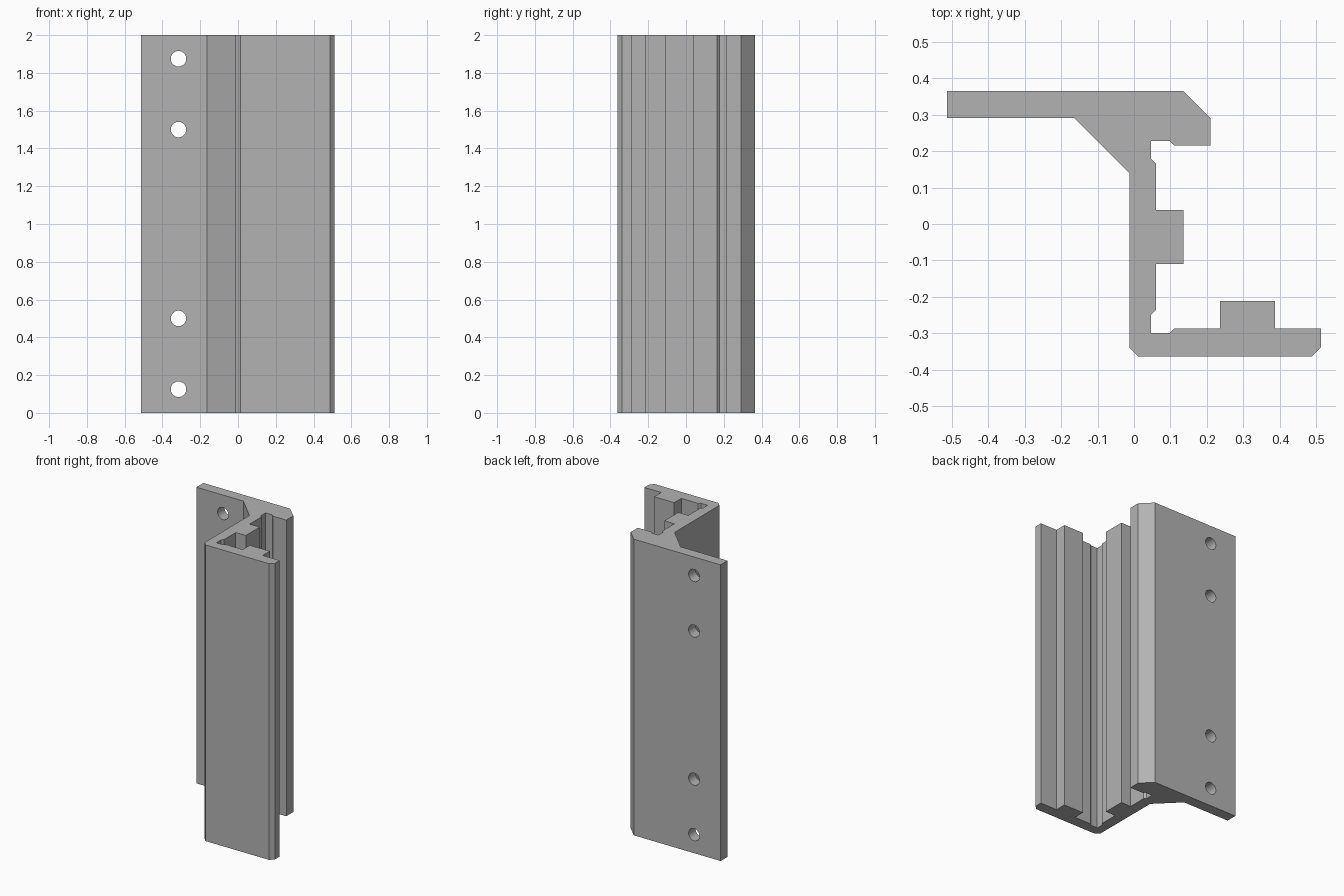
import bpy
import bmesh
from mathutils import Matrix, Vector

HEIGHT = 2.0
FLANGE_BACK = 0.364
FLANGE_FRONT = 0.29
HOLE_X = -0.315
HOLE_RADIUS = 0.041
HOLE_OFFSETS = (0.125, 0.5)  # measured from each end

default_cube = bpy.data.objects.get("Cube")
if default_cube:
    bpy.data.objects.remove(default_cube, do_unlink=True)


def make_material(name, level):
    material = bpy.data.materials.new(name)
    material.use_nodes = True
    colour = (level, level, level, 1.0)
    material.diffuse_color = colour
    material.node_tree.nodes["Principled BSDF"].inputs["Base Color"].default_value = colour
    return material


def link_mesh(name, bm, material):
    bmesh.ops.recalc_face_normals(bm, faces=bm.faces)
    mesh = bpy.data.meshes.new(name)
    bm.to_mesh(mesh)
    bm.free()
    mesh.materials.append(material)
    obj = bpy.data.objects.new(name, mesh)
    bpy.context.collection.objects.link(obj)
    return obj


def extrude_profile(name, outline, height, material):
    bm = bmesh.new()
    base = bm.faces.new([bm.verts.new((x, y, 0)) for x, y in outline])
    result = bmesh.ops.extrude_face_region(bm, geom=[base])
    top = [v for v in result["geom"] if isinstance(v, bmesh.types.BMVert)]
    bmesh.ops.translate(bm, verts=top, vec=Vector((0, 0, height)))
    return link_mesh(name, bm, material)


grey = make_material("aluminium grey", 0.45)

# Mounting flange with its chamfered return lip
flange = [(-0.513, FLANGE_FRONT), (-0.513, FLANGE_BACK), (0.135, FLANGE_BACK),
          (0.21, FLANGE_FRONT), (0.21, 0.215), (0.11, 0.215)]
# Web with relieved inner corners and a central rib
web = [(0.098, 0.228), (0.047, 0.228), (0.047, 0.178), (0.06, 0.165),
       (0.06, 0.039), (0.135, 0.039), (0.135, -0.11), (0.06, -0.11),
       (0.06, -0.235), (0.047, -0.248), (0.047, -0.298), (0.098, -0.298)]
# Front plate with its inner rib and chamfered outer corners
front_plate = [(0.11, -0.287), (0.236, -0.287), (0.236, -0.211), (0.386, -0.211),
               (0.386, -0.287), (0.512, -0.287), (0.512, -0.338), (0.487, -0.363),
               (0.012, -0.363), (-0.013, -0.338)]
# Sloped gusset joining web and flange
gusset = [(-0.013, 0.14), (-0.163, FLANGE_FRONT)]

profile = extrude_profile("extruded_profile", flange + web + front_plate + gusset,
                          HEIGHT, grey)

# Screw holes, mirrored about the middle of the length
bm = bmesh.new()
for offset in HOLE_OFFSETS:
    for z in (offset, HEIGHT - offset):
        placement = (Matrix.Translation((HOLE_X, (FLANGE_BACK + FLANGE_FRONT) / 2, z))
                     @ Matrix.Rotation(1.5707963, 4, "X"))
        bmesh.ops.create_cone(bm, cap_ends=True, segments=48, radius1=HOLE_RADIUS,
                              radius2=HOLE_RADIUS, depth=0.2, matrix=placement)
cutter = link_mesh("hole_cutter", bm, grey)
cutter.hide_render = True

drill = profile.modifiers.new("screw_holes", "BOOLEAN")
drill.operation = "DIFFERENCE"
drill.solver = "EXACT"
drill.object = cutter

bpy.ops.object.select_all(action="DESELECT")
profile.select_set(True)
bpy.context.view_layer.objects.active = profile
bpy.ops.object.modifier_apply(modifier=drill.name)
bpy.data.objects.remove(cutter, do_unlink=True)
bpy.ops.object.shade_smooth_by_angle(angle=0.5)
